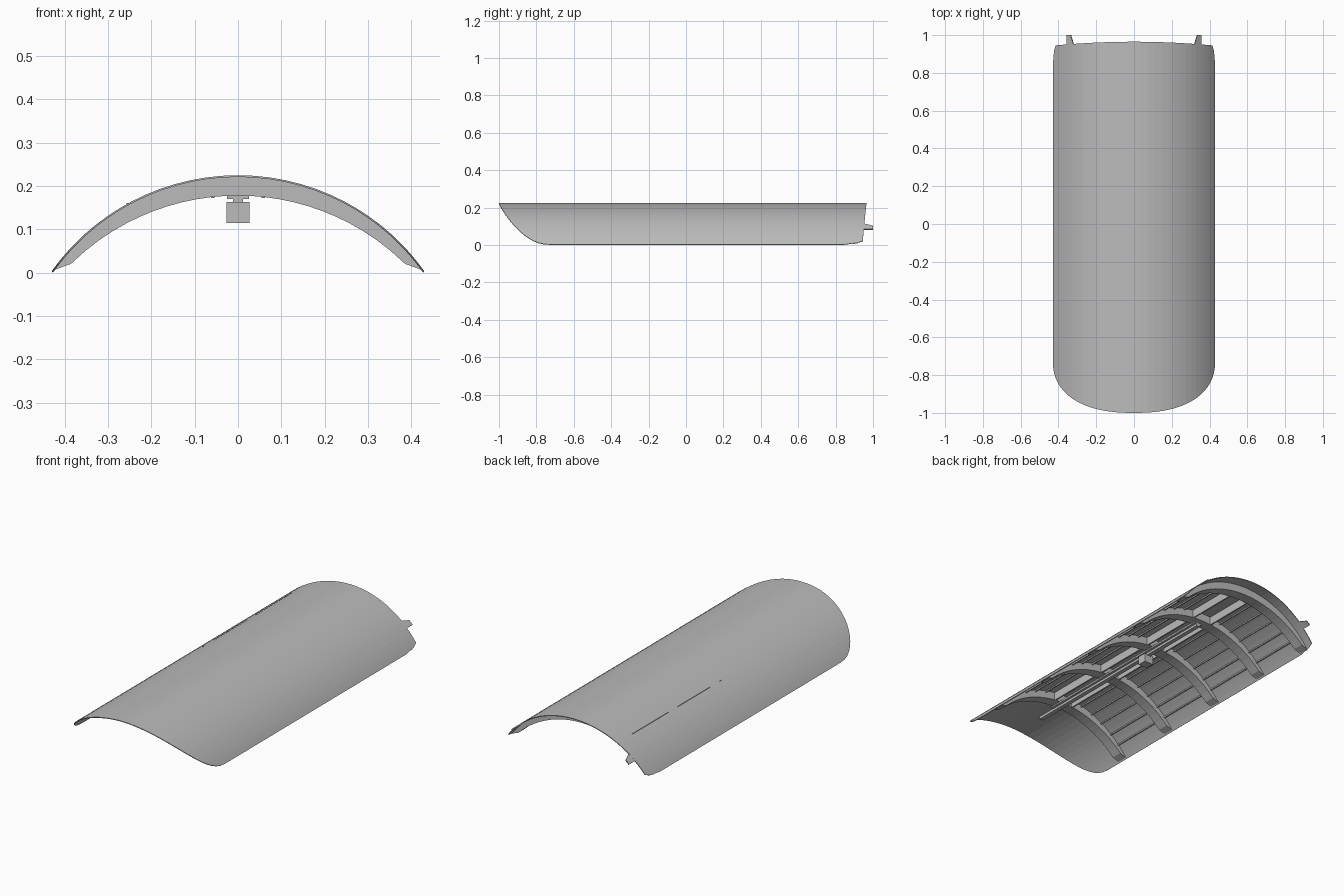
import bpy, bmesh, math

cube = bpy.data.objects.get("Cube")
if cube:
    bpy.data.objects.remove(cube, do_unlink=True)

HALF_W, TOP, RADIUS = 0.43, 0.225, 0.5275
INNER_TOP, INNER_R = 0.178, 0.55
CORNER = 0.421
SEGS = 36

grey = bpy.data.materials.new("panel_grey")
grey.use_nodes = True
colour = (0.5, 0.5, 0.5, 1)
grey.diffuse_color = colour
grey.node_tree.nodes["Principled BSDF"].inputs["Base Color"].default_value = colour


def arc_z(x, top=TOP, radius=RADIUS):
    return top - radius + math.sqrt(radius * radius - x * x)


def front_y(x):
    return -0.72 - 0.28 * max(0, 1 - abs(x / HALF_W) ** 2.35) ** (1 / 2.35)


def back_y(x):
    a = abs(x)
    if a > CORNER:
        return 0.945 - 0.105 * (a - CORNER) / (HALF_W - CORNER)
    return 0.965 - 0.02 * (a / CORNER) ** 2


def finish(name, bm):
    mesh = bpy.data.meshes.new(name)
    bm.to_mesh(mesh)
    bm.free()
    mesh.materials.append(grey)
    obj = bpy.data.objects.new(name, mesh)
    bpy.context.collection.objects.link(obj)
    return obj


def sheet(name, pairs, thickness):
    """Plate made from matching pairs of points, facing up, thickened downwards."""
    bm = bmesh.new()
    rows = [[bm.verts.new(p) for p in pair] for pair in pairs]
    for (a, b), (c, d) in zip(rows, rows[1:]):
        bm.faces.new((a, c, d, b))
    bm.normal_update()
    if sum(f.normal.z for f in bm.faces) < 0:
        bmesh.ops.reverse_faces(bm, faces=bm.faces)
    mod = finish(name, bm).modifiers.new("thickness", 'SOLIDIFY')
    mod.thickness = thickness
    mod.offset = -1


def channel(name, pairs, y0, y1):
    """Bar from y0 to y1, open at the front, section given as lower/upper (x, z) pairs."""
    bm = bmesh.new()
    rings = []
    for (xl, zl), (xu, zu) in pairs:
        rings.append([bm.verts.new(p) for p in
                      ((xu, y0, zu), (xu, y1, zu), (xl, y1, zl), (xl, y0, zl))])
    for r, s in zip(rings, rings[1:]):
        for i in range(3):
            bm.faces.new((r[i], r[i + 1], s[i + 1], s[i]))
    bm.faces.new(rings[0])
    bm.faces.new(rings[-1])
    bmesh.ops.recalc_face_normals(bm, faces=bm.faces)
    # The rear web must face backwards
    bm.normal_update()
    if sum(f.normal.y * f.calc_area() for f in bm.faces) < 0:
        bmesh.ops.reverse_faces(bm, faces=bm.faces)
    finish(name, bm)


def box(name, x0, x1, y0, y1, z0, z1):
    channel(name, [((x0, z0), (x0, z1)), ((x1, z0), (x1, z1))], y0, y1)


# Curved outer skin, stations crowded towards the side edges
stations = [HALF_W * math.sin(math.pi * (i / SEGS - 0.5)) for i in range(SEGS + 1)]
sheet("outer_skin",
      [((x, front_y(x), arc_z(x)), (x, back_y(x), arc_z(x))) for x in stations], 0.004)

# Locating tabs on the rear edge
for side, label in ((1, "left"), (-1, "right")):
    tab = [((side * a, 0.945, arc_z(a)), (side * b, 1.0, arc_z(b)))
           for a, b in ((0.32, 0.336), (0.357, 0.357))]
    sheet(label + "_rear_tab", tab, 0.006)

# Cross ribs, tapering into the side edges
rib_pairs = []
for i in range(25):
    t = i / 12 - 1
    xl, xu = 0.385 * t, 0.425 * t
    rib_pairs.append(((xl, arc_z(xl, INNER_TOP, INNER_R)), (xu, arc_z(xu) - 0.004)))
RIBS = (-0.6, -0.225, 0.15, 0.52, 0.87)
for n, y in enumerate(RIBS):
    channel(f"cross_rib_{n + 1}", rib_pairs, y - 0.03, y + 0.03)

# Twin webs along the middle, one pair in each bay between ribs
for side, label in ((1, "left"), (-1, "right")):
    for n, (a, b) in enumerate(zip(RIBS, RIBS[1:])):
        x = side * 0.058
        box(f"{label}_web_{n + 1}", x - 0.004, x + 0.004, a + 0.03, b - 0.03, 0.172, 0.217)

# Slim central rail with a small hanging block
box("centre_rail", -0.012, 0.012, -0.75, 0.52, 0.157, 0.172)
box("rail_cap", -0.025, 0.025, -0.64, 0.52, 0.17, 0.18)
box("hanging_block", -0.027, 0.027, 0.07, 0.12, 0.115, 0.163)

# Thin stringers under the skin
for side, label in ((1, "left"), (-1, "right")):
    for n, x in enumerate((0.12, 0.19, 0.255, 0.32, 0.37)):
        z = arc_z(x) - 0.007
        box(f"{label}_stringer_{n + 1}", side * x - 0.003, side * x + 0.003,
            RIBS[0], RIBS[-1], z - 0.007, z)

# Fine raised seams on the right of the skin
for n, (a, b) in enumerate(((0.06, 0.075), (0.16, 0.44), (0.52, 0.83))):
    z = arc_z(0.255)
    box(f"skin_seam_{n + 1}", -0.257, -0.253, a, b, z - 0.003, z + 0.0015)
